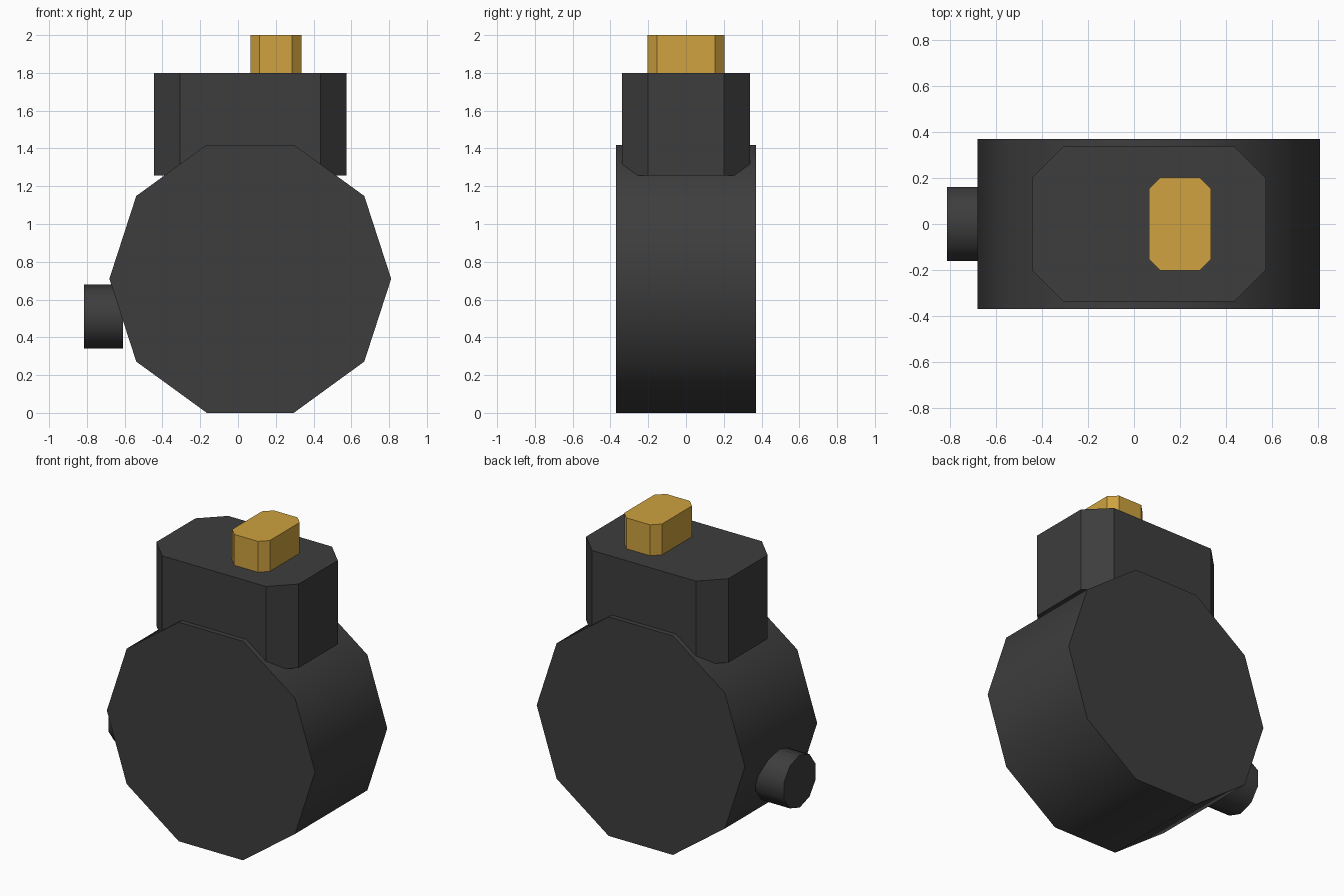
import bpy, bmesh, math
from mathutils import Vector

if "Cube" in bpy.data.objects:
    bpy.data.objects.remove(bpy.data.objects["Cube"], do_unlink=True)


def material(name, color):
    mat = bpy.data.materials.new(name)
    mat.use_nodes = True
    mat.diffuse_color = (*color, 1)
    mat.node_tree.nodes["Principled BSDF"].inputs["Base Color"].default_value = (*color, 1)
    return mat


def prism(name, profile, depth, mat, smooth=False):
    """Extrude a closed 3D profile along the depth vector."""
    bm = bmesh.new()
    face = bm.faces.new([bm.verts.new(p) for p in profile])
    new = bmesh.ops.extrude_face_region(bm, geom=[face], use_keep_orig=True)["geom"]
    bmesh.ops.translate(bm, verts=[v for v in new if isinstance(v, bmesh.types.BMVert)],
                        vec=Vector(depth))
    bmesh.ops.recalc_face_normals(bm, faces=bm.faces)
    mesh = bpy.data.meshes.new(name)
    bm.to_mesh(mesh)
    bm.free()
    mesh.materials.append(mat)
    obj = bpy.data.objects.new(name, mesh)
    bpy.context.collection.objects.link(obj)
    if smooth:
        bpy.ops.object.select_all(action="DESELECT")
        obj.select_set(True)
        bpy.context.view_layer.objects.active = obj
        bpy.ops.object.shade_smooth_by_angle(angle=math.radians(40))
    return obj


def decagon(radius):
    angles = [math.tau * i / 10 for i in range(10)]
    return [(radius * math.cos(a), radius * math.sin(a)) for a in angles]


def chamfered_rectangle(hx, hy, cut):
    """Rectangle with cut corners, counter-clockwise."""
    points = []
    for sx, sy in ((1, 1), (-1, 1), (-1, -1), (1, -1)):
        pair = [(sx * hx, sy * (hy - cut)), (sx * (hx - cut), sy * hy)]
        points += pair if sx * sy > 0 else pair[::-1]
    return points


dark = material("dark grey", (0.047, 0.047, 0.047))
gold = material("gold", (0.62, 0.36, 0.05))

# Ten-sided drum, axis front to back
prism("drum", [(0.065 + u, -0.37, 0.71 + v) for u, v in decagon(0.746)],
      (0, 0.74, 0), dark, smooth=True)

# Small knob low on the right side
prism("side_knob", [(-0.815, v, 0.51 + u) for u, v in decagon(0.17)],
      (0.205, 0, 0), dark, smooth=True)

# Upper housing with chamfered corners
prism("upper_housing", [(0.065 + x, y, 1.257) for x, y in chamfered_rectangle(0.51, 0.338, 0.138)],
      (0, 0, 0.543), dark)

# Gold button on top
prism("top_button", [(0.2 + x, y, 1.78) for x, y in chamfered_rectangle(0.135, 0.203, 0.05)],
      (0, 0, 0.22), gold)
